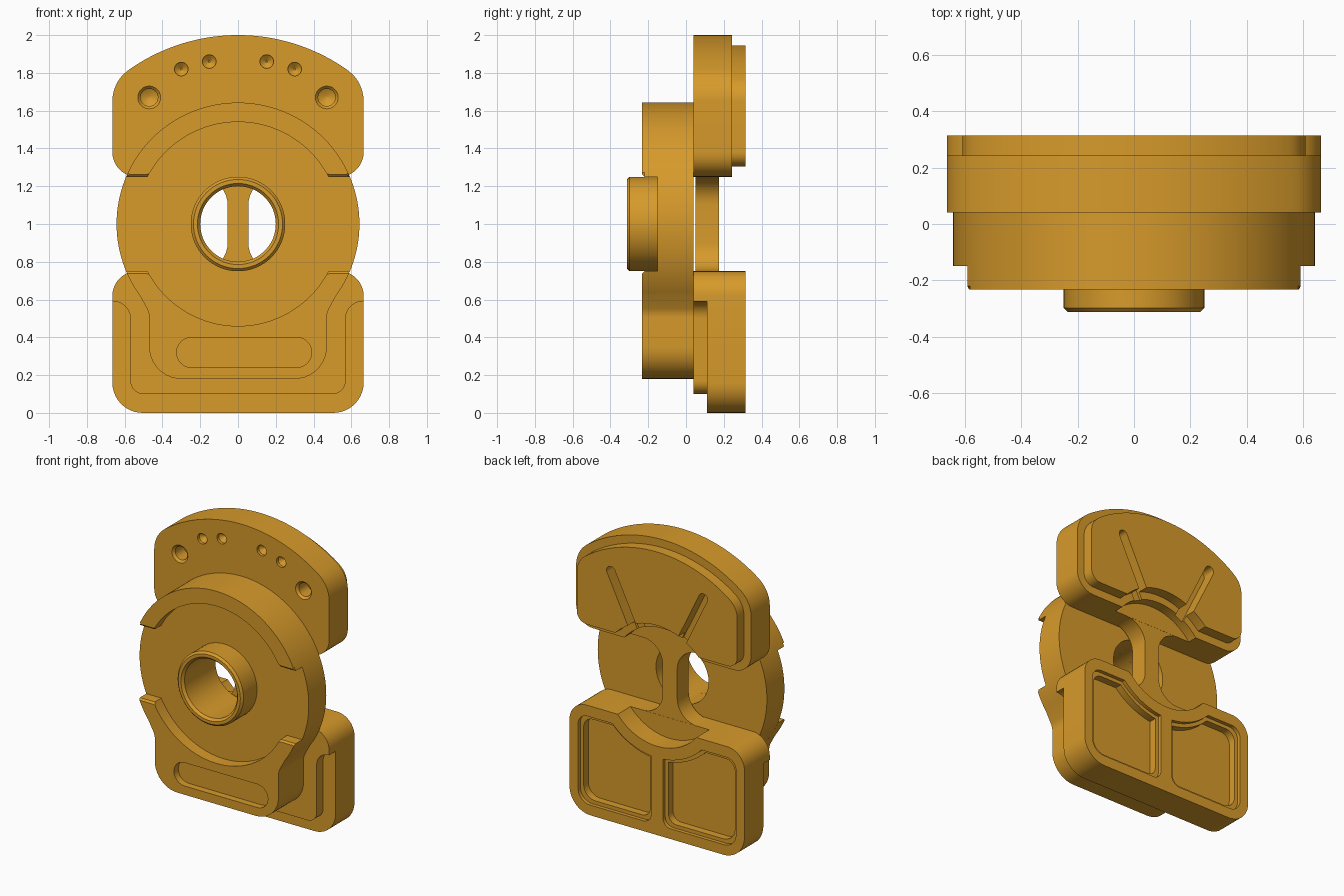
import bpy, bmesh
from math import sin, cos, tan, asin, atan2, sqrt, radians, degrees, pi
from mathutils import Vector

cube = bpy.data.objects.get("Cube")
if cube:
    bpy.data.objects.remove(cube, do_unlink=True)

COLOUR = (0.68, 0.325, 0.024, 1)
brass = bpy.data.materials.new("brass")
brass.use_nodes = True
brass.diffuse_color = COLOUR
brass.node_tree.nodes["Principled BSDF"].inputs["Base Color"].default_value = COLOUR

AXIS = 1.0          # height of the bore
DISC, RIM = 0.643, 0.54
parts = []


def arc(r, a0, a1, n=48, cx=0, cz=AXIS):
    """Points on an arc, angles in degrees."""
    steps = [radians(a0 + (a1 - a0) * i / n) for i in range(n + 1)]
    return [(cx + r * cos(a), cz + r * sin(a)) for a in steps]


def rounded(points, n=10):
    """Fillet each point that carries a radius as third value."""
    out = []
    for i, p in enumerate(points):
        here = Vector(p[:2])
        if len(p) < 3:
            out.append(here)
            continue
        u = (Vector(points[i - 1][:2]) - here).normalized()
        v = (Vector(points[(i + 1) % len(points)][:2]) - here).normalized()
        half = u.angle(v) / 2
        mid = here + (u + v).normalized() * p[2] / sin(half)
        a, b = here + u * p[2] / tan(half) - mid, here + v * p[2] / tan(half) - mid
        sweep = pi - 2 * half
        for k in range(n + 1):
            t = k / n
            out.append(mid + (a * sin((1 - t) * sweep) + b * sin(t * sweep)) / sin(sweep))
    return out


def mirrored(half):
    """Close a right-hand half outline with its mirror image."""
    return half + [(-p[0],) + tuple(p[1:]) for p in reversed(half)]


def finish(bm, name):
    bmesh.ops.recalc_face_normals(bm, faces=bm.faces)
    mesh = bpy.data.meshes.new(name)
    bm.to_mesh(mesh)
    bm.free()
    mesh.materials.append(brass)
    ob = bpy.data.objects.new(name, mesh)
    bpy.context.collection.objects.link(ob)
    return ob


def prism(name, outline, y0, y1, front=0, back=0):
    """Extrude an x-z outline along y, with optional chamfers."""
    bm = bmesh.new()
    a = [bm.verts.new((p[0], y0, p[1])) for p in outline]
    b = [bm.verts.new((p[0], y1, p[1])) for p in outline]
    bm.faces.new(a)
    bm.faces.new(b[::-1])
    for i in range(len(a)):
        bm.faces.new((a[i - 1], b[i - 1], b[i], a[i]))
    for y, size in ((y0, front), (y1, back)):
        if size:
            edges = [e for e in bm.edges if all(abs(v.co.y - y) < 1e-5 for v in e.verts)]
            bmesh.ops.bevel(bm, geom=edges, offset=size, segments=1, affect='EDGES')
    return finish(bm, name)


def turned(name, profile, cx=0, cz=AXIS, n=64, solid=True):
    """Revolve (radius, y) sections about a y axis; capped, or closed into a ring."""
    bm = bmesh.new()
    rings = [[bm.verts.new((cx + r * cos(2 * pi * i / n), y, cz + r * sin(2 * pi * i / n)))
              for i in range(n)] for r, y in profile]
    for k in range(1 if solid else 0, len(rings)):
        prev, ring = rings[k - 1], rings[k]
        for i in range(n):
            bm.faces.new((prev[i - 1], prev[i], ring[i], ring[i - 1]))
    if solid:
        bm.faces.new(rings[0])
        bm.faces.new(rings[-1])
    return finish(bm, name)


def cut(ob, cutters):
    for c in cutters:
        c.hide_render = True
        mod = ob.modifiers.new("cut", 'BOOLEAN')
        mod.operation, mod.solver, mod.object = 'DIFFERENCE', 'EXACT', c
        bpy.context.view_layer.objects.active = ob
        bpy.ops.object.modifier_apply(modifier=mod.name)
        bpy.data.objects.remove(c, do_unlink=True)


def bore(r, y0, y1):
    return turned("bore_cutter", [(r, y0), (r, y1)], n=96)


def capsule(x0, z0, x1, z1, r):
    """Outline of a round-ended slot between two centres."""
    a = degrees(atan2(z1 - z0, x1 - x0))
    return arc(r, a + 90, a + 270, 12, x0, z0) + arc(r, a - 90, a + 90, 12, x1, z1)


# Centre disc with its squared foot
foot = [(-0.47, 0.53, 0.1), (-0.47, 0.18, 0.17), (0.47, 0.18, 0.17), (0.47, 0.53, 0.1)]
disc = prism("centre_disc", rounded(arc(DISC, -36, 216, 120) + foot), -0.15, 0.04)
cut(disc, [bore(0.2, -0.5, 0.5)])
parts.append(disc)

# Raised rims above and below the centre band
out_a, in_a = degrees(asin(0.25 / DISC)), degrees(asin(0.25 / RIM))
parts.append(prism("upper_rim", arc(DISC, out_a, 180 - out_a, 64) + arc(RIM, 180 - in_a, in_a, 64),
                   -0.232, -0.15, front=0.012))
lower = arc(DISC, 180 + out_a, 216, 10) + foot + arc(DISC, -36, -out_a, 10)
lower_rim = prism("lower_rim", rounded(lower + arc(RIM, -in_a, in_a - 180, 64)), -0.232, -0.15, front=0.012)
cut(lower_rim, [prism("slot_cutter", capsule(-0.245, 0.32, 0.31, 0.32, 0.08), -0.4, -0.185)])
parts.append(lower_rim)

# Hub sleeve
parts.append(turned("hub", [(0.2, -0.15), (0.2, -0.295), (0.215, -0.312), (0.236, -0.312),
                            (0.25, -0.298), (0.25, -0.15)], solid=False))

# Rib joining the two weights behind the bore
rib = mirrored([(0.3, 0.55), (0.3, 0.75), (0.055, 0.75, 0.15),
                (0.055, 1.25, 0.15), (0.3, 1.25), (0.3, 1.45)])
parts.append(prism("back_rib", rounded(rib), 0.05, 0.174))


# Upper weight: main block and inset back layer
def upper_outline(inset):
    x, r = 0.665 - inset, 1 - inset
    edge = degrees(asin((x - 0.085) / r))
    shoulder = AXIS + sqrt(r * r - x * x)
    return rounded([(x, 1.25 + inset, 0.13 - inset), (x, shoulder, 0.2 - inset)]
                   + arc(r, 90 - edge, 90 + edge, 48)
                   + [(-x, shoulder, 0.2 - inset), (-x, 1.25 + inset, 0.13 - inset)])


def back_slots():
    a = radians(26)
    return [prism("slot_cutter", capsule(s * 0.3 * sin(a), AXIS + 0.3 * cos(a),
                                         s * 0.8 * sin(a), AXIS + 0.8 * cos(a), 0.033), 0.225, 0.5)
            for s in (-1, 1)]


upper = prism("upper_weight", upper_outline(0), 0.04, 0.243)
holes = []
for s in (-1, 1):
    holes.append(turned("screw_cutter", [(0.075, 0.025), (0.046, 0.055), (0.046, 0.15), (0.01, 0.17)],
                        s * 0.47, 1.67, 24))
    for x, z in ((0.152, 1.86), (0.3, 1.82)):
        holes.append(turned("dimple_cutter", [(0.036, 0.0), (0.036, 0.06), (0.005, 0.085)], s * x, z, 24))
cut(upper, [bore(0.39, 0.175, 0.5)] + back_slots() + holes)
upper_back = prism("upper_weight_back", upper_outline(0.055), 0.243, 0.315)
cut(upper_back, [bore(0.44, 0.1, 0.5)] + back_slots())
parts += [upper, upper_back]

# Lower weight: stepped front layer and main block
step = mirrored([(0.57, 0.1, 0.07), (0.57, 0.59, 0.09), (0.665, 0.59), (0.665, 0.75, 0.13)])
parts.append(prism("lower_weight_step", rounded(step), 0.04, 0.11))
block = mirrored([(0.665, 0.0, 0.16), (0.665, 0.75, 0.13)])
lower_weight = prism("lower_weight", rounded(block), 0.11, 0.315, back=0.013)


def pocket(s, inset, depth):
    """Back pocket whose inner top corner follows the bore."""
    r, top = 0.47 + inset, 0.675 - inset
    x0, x1, z0 = 0.045 + inset, 0.6 - inset, 0.07 + inset
    a0, a1 = degrees(asin(x0 / r)), degrees(asin(sqrt(r * r - (AXIS - top) ** 2) / r))
    pts = [(x0, z0, 0.06), (x1, z0, 0.09), (x1, top, 0.07)] + arc(r, a1 - 90, a0 - 90, 16)
    return prism("pocket_cutter", [(s * p[0], p[1]) for p in rounded(pts)], 0.315 - depth, 0.5)


cut(lower_weight, [bore(0.39, 0.175, 0.5)]
    + [pocket(s, i, d) for s in (-1, 1) for i, d in ((0, 0.025), (0.025, 0.075))])
parts.append(lower_weight)

# Smooth the curved walls, keep edges sharp
bpy.ops.object.select_all(action='DESELECT')
for ob in parts:
    ob.select_set(True)
bpy.context.view_layer.objects.active = parts[0]
bpy.ops.object.shade_smooth_by_angle(angle=radians(30))
